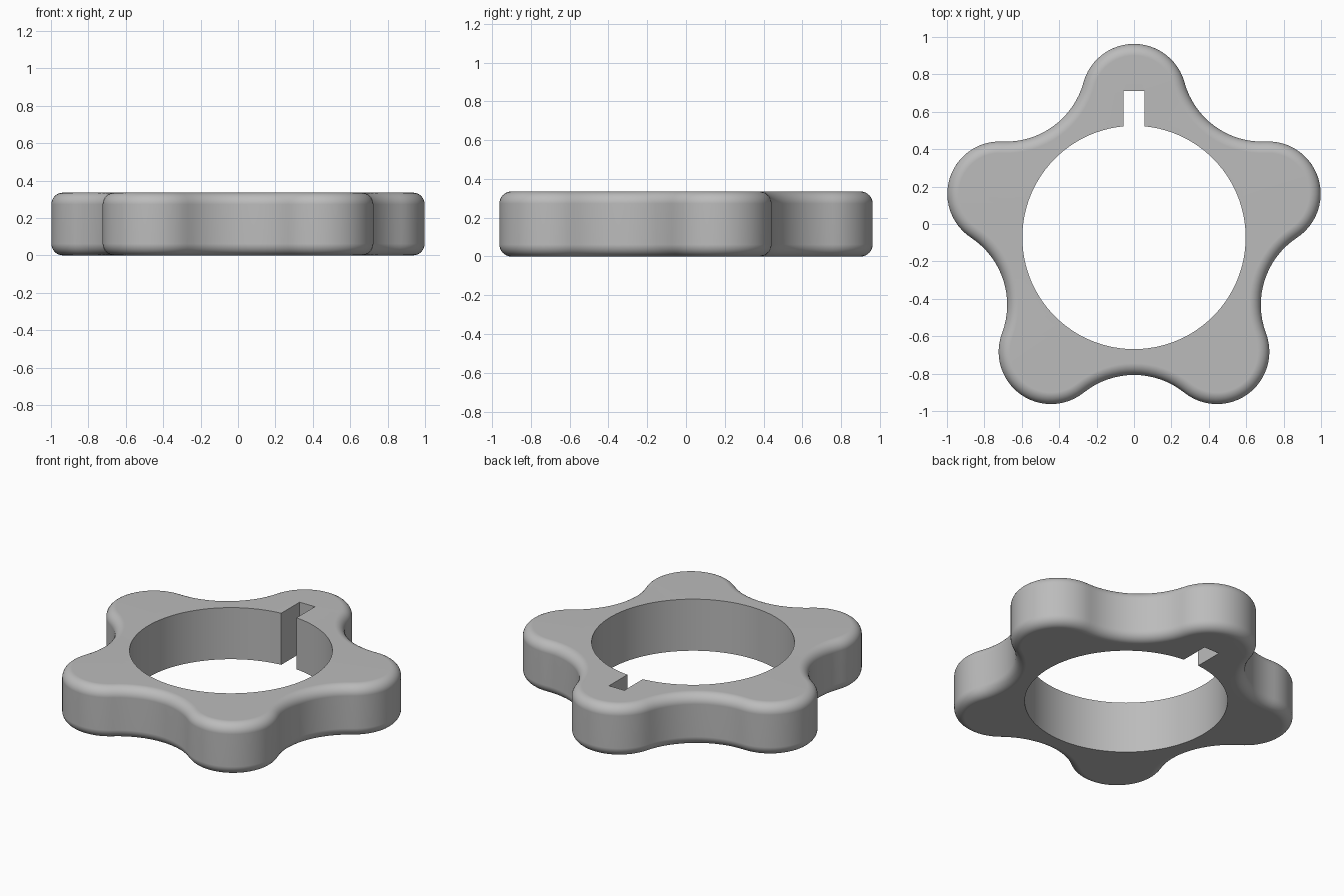
import bpy, bmesh
from math import sin, cos, pi, radians, atan2, hypot, asin

cube = bpy.data.objects.get("Cube")
if cube:
    bpy.data.objects.remove(cube, do_unlink=True)

# Overall sizes
LOBES = 5
LOBE_DIST, LOBE_R = 0.755, 0.28
VALLEY_DEPTH = 0.735            # distance from centre to the valley floor
HEIGHT, FILLET = 0.335, 0.062
BORE_R, SLOT_HALF, SLOT_TOP = 0.597, 0.055, 0.711
HALF = pi / LOBES
CENTRE_Y = -LOBE_DIST * (1 - cos(HALF)) / 2

# Valley arc that is tangent to both neighbouring lobes
c = cos(HALF)
VALLEY_R = (LOBE_DIST**2 + VALLEY_DEPTH**2 - 2 * LOBE_DIST * VALLEY_DEPTH * c - LOBE_R**2) / (
    2 * (LOBE_R - VALLEY_DEPTH + LOBE_DIST * c))
VALLEY_DIST = VALLEY_DEPTH + VALLEY_R
TANGENT = atan2(VALLEY_DIST * sin(HALF), VALLEY_DIST * c - LOBE_DIST)


def arc(dist, direction, radius, start, end, steps):
    cx, cy = dist * cos(direction), CENTRE_Y + dist * sin(direction)
    return [(cx + radius * cos(start + (end - start) * i / steps),
             cy + radius * sin(start + (end - start) * i / steps)) for i in range(steps + 1)]


def outline(inset):
    """Lobed outline moved inward by the inset."""
    pts = []
    for k in range(LOBES):
        phi = pi / 2 + 2 * HALF * k
        pts += arc(LOBE_DIST, phi, LOBE_R - inset, phi - TANGENT, phi + TANGENT, 24)
        pts += arc(VALLEY_DIST, phi + HALF, VALLEY_R + inset,
                   phi + TANGENT + pi, phi + 2 * HALF - TANGENT + pi, 16)[1:-1]
    return pts


def bore():
    """Round bore with a square keyway at the back."""
    gap = asin(SLOT_HALF / BORE_R)
    pts = arc(0, 0, BORE_R, pi / 2 + gap, 5 * pi / 2 - gap, 96)
    return pts + [(SLOT_HALF, SLOT_TOP), (-SLOT_HALF, SLOT_TOP)]


bm = bmesh.new()


def ring(pts, z):
    return [bm.verts.new((x, y, z)) for x, y in pts]


def loft(a, b):
    n = len(a)
    for i in range(n):
        bm.faces.new((a[i], a[(i + 1) % n], b[(i + 1) % n], b[i]))


def loop_edges(vs):
    return [bm.edges.get((vs[i - 1], vs[i])) for i in range(len(vs))]


# Outer wall with rounded bottom and top edges
STEPS = 8
fillet = [(FILLET * (1 - sin(t)), FILLET * (1 - cos(t)))
          for t in (pi / 2 * i / STEPS for i in range(STEPS + 1))]
profile = fillet + [(o, HEIGHT - z) for o, z in reversed(fillet)]
rings = [ring(outline(o), z) for o, z in profile]
for low, high in zip(rings, rings[1:]):
    loft(low, high)

# Bore wall
bore_low, bore_high = ring(bore(), 0), ring(bore(), HEIGHT)
loft(bore_high, bore_low)

# Flat faces between outline and bore
for outer, inner, up in ((rings[0], bore_low, -1), (rings[-1], bore_high, 1)):
    bmesh.ops.triangle_fill(bm, edges=loop_edges(outer) + loop_edges(inner),
                            use_beauty=True, normal=(0, 0, up))
bmesh.ops.recalc_face_normals(bm, faces=bm.faces[:])

mesh = bpy.data.meshes.new("lobed_ring")
bm.to_mesh(mesh)
bm.free()
knob = bpy.data.objects.new("lobed_ring", mesh)
bpy.context.collection.objects.link(knob)

# Plain grey material
grey = bpy.data.materials.new("plain grey")
grey.use_nodes = True
colour = (0.5, 0.5, 0.5, 1)
grey.diffuse_color = colour
grey.node_tree.nodes["Principled BSDF"].inputs["Base Color"].default_value = colour
mesh.materials.append(grey)

# Smooth shading with sharp bore and keyway edges
bpy.ops.object.select_all(action="DESELECT")
knob.select_set(True)
bpy.context.view_layer.objects.active = knob
bpy.ops.object.shade_smooth_by_angle(angle=radians(30))
weighted = knob.modifiers.new("even_shading", "WEIGHTED_NORMAL")
weighted.keep_sharp = True
